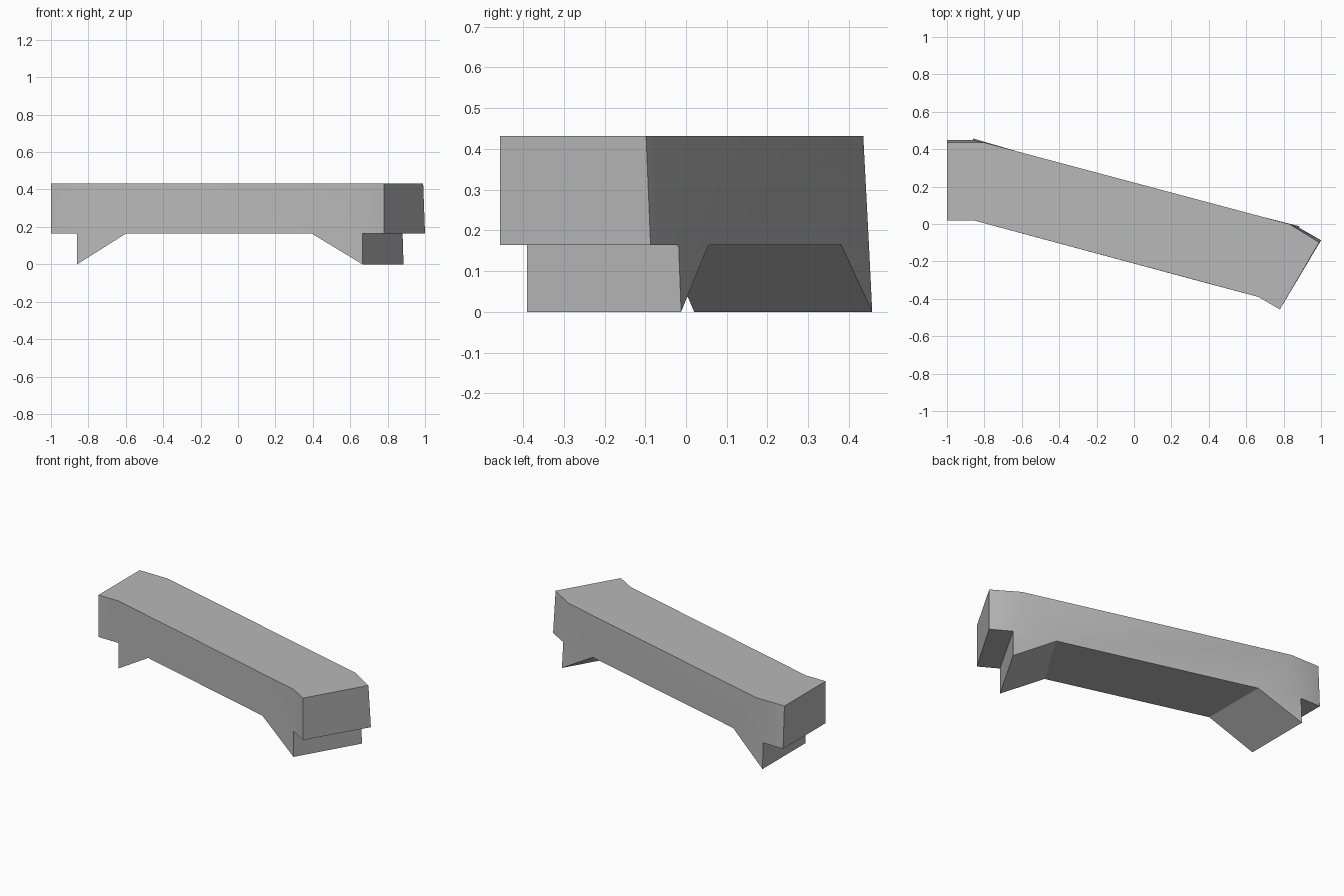
import bpy
import bmesh
import math

cube = bpy.data.objects.get("Cube")
if cube:
    bpy.data.objects.remove(cube, do_unlink=True)

TOP, UNDER = 0.432, 0.164

grey = bpy.data.materials.new("mid_grey")
grey.use_nodes = True
colour = (0.48, 0.48, 0.48, 1)
grey.diffuse_color = colour
grey.node_tree.nodes["Principled BSDF"].inputs["Base Color"].default_value = colour

# Plan outlines of the top edges, from the left-hand end to the right-hand end
front_top = [(-1, 0.02), (-0.86, 0.02), (0.665, -0.39), (0.78, -0.457)]
back_top = [(-1, 0.435), (-0.80, 0.435), (0.83, 0.0), (0.99, -0.098)]

# Underside edges: end, foot top, foot, brace top, brace top, foot, foot top, end
levels = [UNDER, UNDER, 0, UNDER, UNDER, 0, UNDER, UNDER]
front_low = [(-1, 0.02), (-0.86, 0.02), (-0.86, 0.02), (-0.60, -0.05),
             (0.395, -0.318), (0.665, -0.39), (0.665, -0.39), (0.78, -0.457)]
back_low = [(-1, 0.449), (-0.86, 0.449), (-0.86, 0.457), (-0.60, 0.381),
            (0.62, 0.055), (0.885, -0.012), (0.88, -0.018), (1.0, -0.087)]

bm = bmesh.new()


def row(points, heights):
    return [bm.verts.new((x, y, z)) for (x, y), z in zip(points, heights)]


def strip(a, b):
    for i in range(len(a) - 1):
        bm.faces.new((a[i], a[i + 1], b[i + 1], b[i]))


def side(t, u):
    # End overhangs, long span and the two triangular braces
    bm.faces.new((t[0], t[1], u[1], u[0]))
    bm.faces.new((t[1], t[2], u[4], u[3]))
    bm.faces.new((t[1], u[3], u[1]))
    bm.faces.new((t[2], u[6], u[4]))
    bm.faces.new((t[2], t[3], u[7], u[6]))
    bm.faces.new((u[1], u[3], u[2]))
    bm.faces.new((u[4], u[6], u[5]))


ft, bt = row(front_top, [TOP] * 4), row(back_top, [TOP] * 4)
fl, bl = row(front_low, levels), row(back_low, levels)

# Deck, underside with feet, long sides and end caps
strip(ft, bt)
strip(fl, bl)
side(ft, fl)
side(bt, bl)
for i in (0, -1):
    bm.faces.new((ft[i], bt[i], bl[i], fl[i]))

bmesh.ops.recalc_face_normals(bm, faces=bm.faces[:])
mesh = bpy.data.meshes.new("angled_beam")
bm.to_mesh(mesh)
bm.free()
mesh.materials.append(grey)

beam = bpy.data.objects.new("angled_beam", mesh)
bpy.context.collection.objects.link(beam)
bpy.ops.object.select_all(action="DESELECT")
beam.select_set(True)
bpy.context.view_layer.objects.active = beam
bpy.ops.object.shade_smooth_by_angle(angle=math.radians(25))
